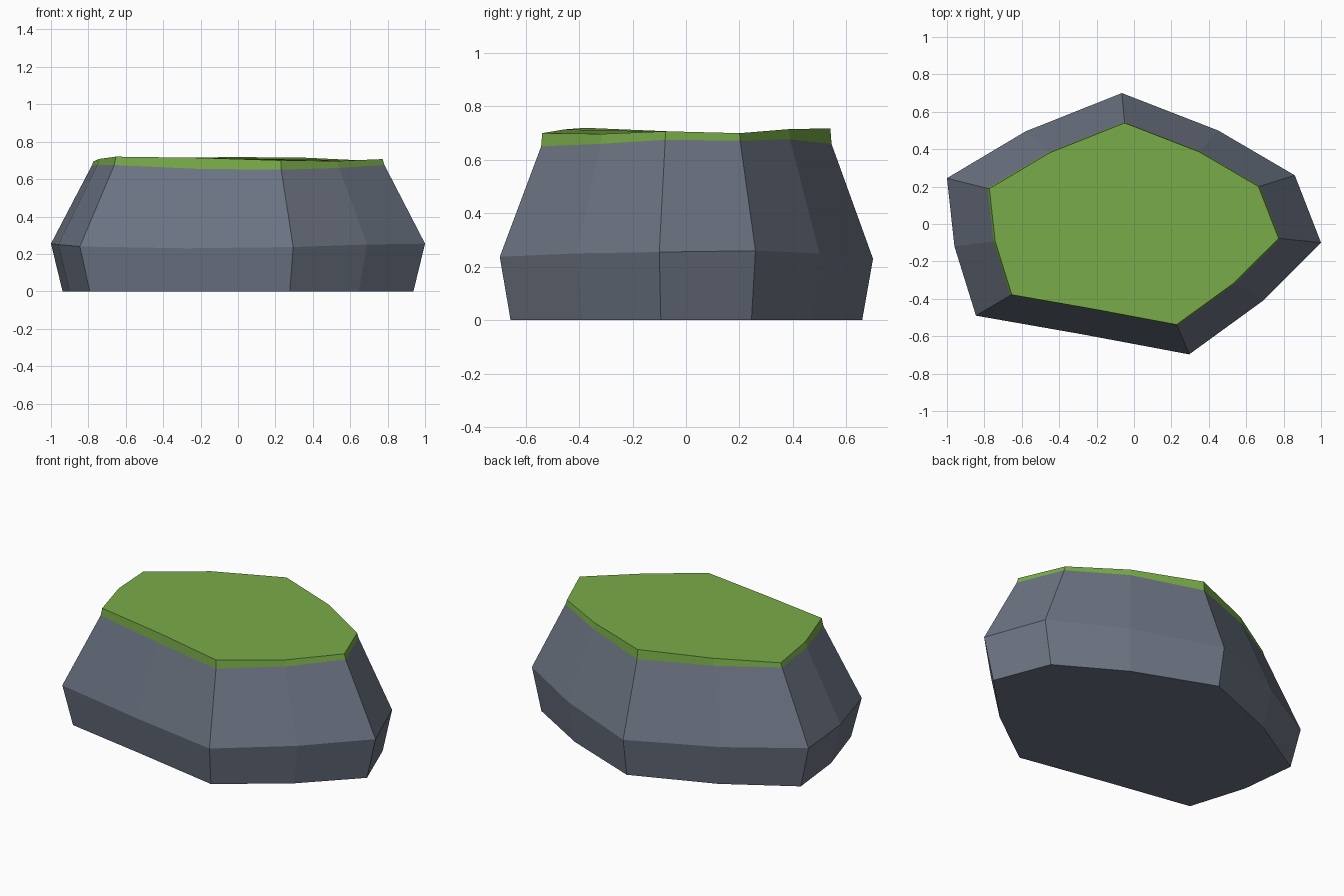
import bpy, bmesh

if "Cube" in bpy.data.objects:
    bpy.data.objects.remove(bpy.data.objects["Cube"])

# Outline of the boulder: x, y at the widest ring, then heights of
# the widest ring, the grass lower edge and the grass upper edge
OUTLINE = [
    (1.00, -0.10, .255, .675, .707), (0.86, 0.26, .26, .672, .70),
    (0.45, 0.50, .25, .677, .715), (-0.065, 0.70, .23, .66, .718),
    (-0.58, 0.495, .245, .667, .71), (-1.00, 0.245, .255, .67, .695),
    (-0.96, -0.12, .25, .675, .708), (-0.845, -0.49, .24, .675, .72),
    (-0.275, -0.59, .23, .655, .714), (0.295, -0.697, .237, .65, .70),
    (0.69, -0.41, .25, .66, .697),
]


def material(name, rgb):
    m = bpy.data.materials.new(name)
    m.diffuse_color = (*rgb, 1)
    m.use_nodes = True
    m.node_tree.nodes["Principled BSDF"].inputs["Base Color"].default_value = m.diffuse_color
    return m


def build(name, rings, mat, cap_bottom=False, cap_top=False):
    """Join stacked outline rings with flat quads and optional caps."""
    bm = bmesh.new()
    loops = [[bm.verts.new(p) for p in ring] for ring in rings]
    n = len(loops[0])
    for a, b in zip(loops, loops[1:]):
        for i in range(n):
            j = (i + 1) % n
            bm.faces.new((a[i], a[j], b[j], b[i]))
    if cap_bottom:
        bm.faces.new(loops[0][::-1])
    if cap_top:
        bm.faces.new(loops[-1])
    me = bpy.data.meshes.new(name)
    bm.to_mesh(me)
    bm.free()
    me.materials.append(mat)
    ob = bpy.data.objects.new(name, me)
    bpy.context.collection.objects.link(ob)


def ring(sx, sy, col):
    return [(p[0] * sx, p[1] * sy, p[col] if col else 0) for p in OUTLINE]


stone = material("slate_grey", (0.15, 0.175, 0.225))
grass = material("grass_green", (0.19, 0.41, 0.065))

base, wide = ring(0.938, 0.942, 0), ring(1, 1, 2)
lip, top = ring(0.783, 0.778, 3), ring(0.773, 0.772, 4)

# Stone body, then the grass cap that continues its walls
build("boulder_body", [base, wide, lip], stone, cap_bottom=True)
build("grass_cap", [lip, top], grass, cap_top=True)
